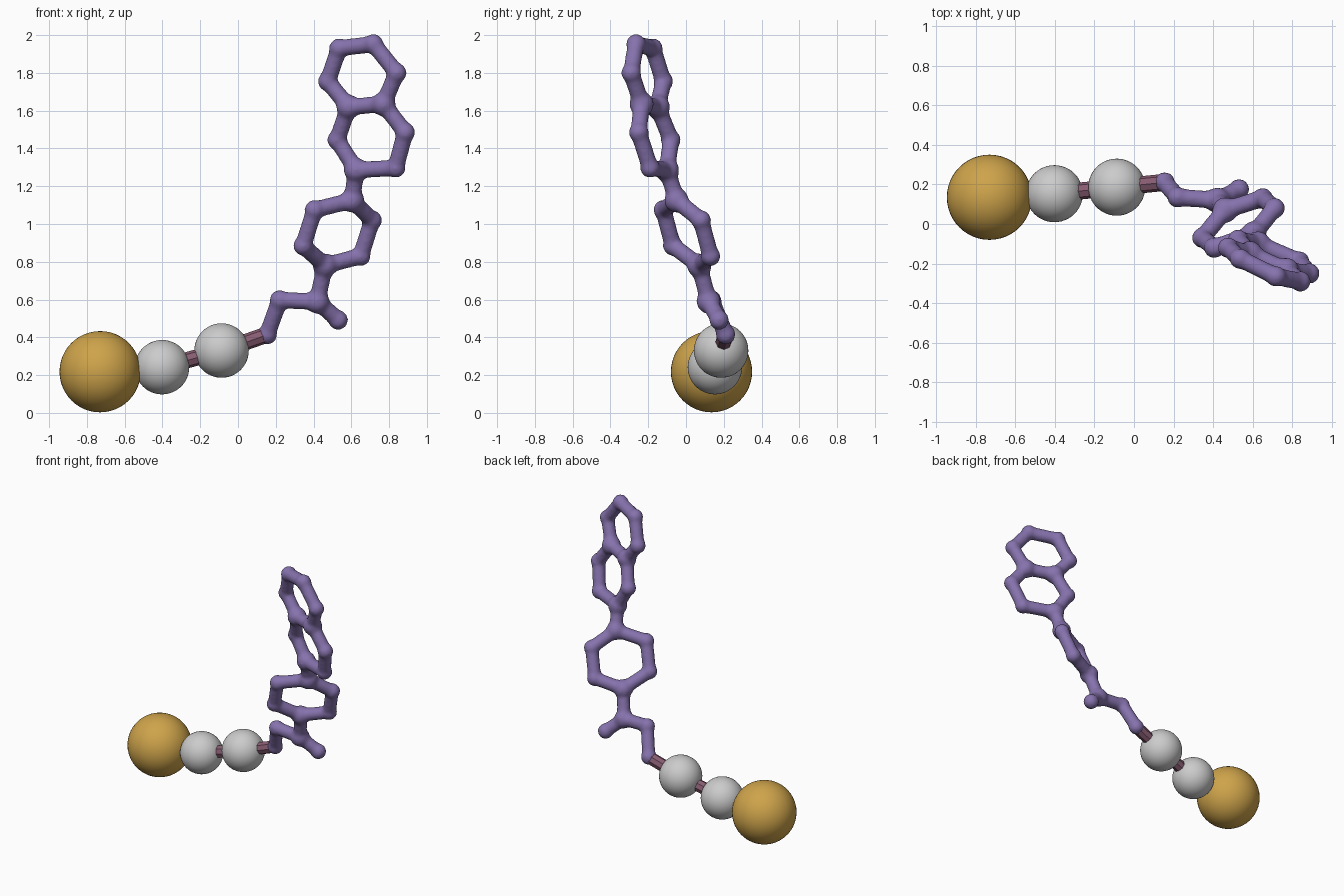
import bpy, bmesh
from mathutils import Vector, Matrix

if "Cube" in bpy.data.objects:
    bpy.data.objects.remove(bpy.data.objects["Cube"])


def material(name, rgb):
    m = bpy.data.materials.new(name)
    m.diffuse_color = (*rgb, 1)
    m.use_nodes = True
    m.node_tree.nodes["Principled BSDF"].inputs["Base Color"].default_value = m.diffuse_color
    return m


GOLD = material("gold", (0.62, 0.37, 0.07))
WHITE = material("white", (0.77, 0.74, 0.74))
PINK = material("plum", (0.25, 0.11, 0.17))
PURPLE = material("purple", (0.24, 0.17, 0.42))


def add_ball(bm, p, r, seg=24):
    bmesh.ops.create_uvsphere(bm, u_segments=seg, v_segments=seg // 2, radius=r,
                              matrix=Matrix.Translation(p))


def add_rod(bm, a, b, r, sides):
    a, b = Vector(a), Vector(b)
    d = b - a
    rot = d.to_track_quat('Z', 'Y').to_matrix().to_4x4()
    bmesh.ops.create_cone(bm, cap_ends=True, segments=sides, radius1=r, radius2=r,
                          depth=d.length, matrix=Matrix.Translation((a + b) / 2) @ rot)


def finish(bm, name, mat, smooth):
    me = bpy.data.meshes.new(name)
    bm.to_mesh(me)
    bm.free()
    ob = bpy.data.objects.new(name, me)
    bpy.context.collection.objects.link(ob)
    me.materials.append(mat)
    for p in me.polygons:
        p.use_smooth = smooth
    return ob


# Large and small balls
big, mid, near = (-0.73, 0.135, 0.218), (-0.402, 0.153, 0.242), (-0.087, 0.186, 0.33)
for name, p, r, mat in (("large_ball", big, 0.215, GOLD),
                        ("outer_ball", mid, 0.144, WHITE),
                        ("inner_ball", near, 0.144, WHITE)):
    bm = bmesh.new()
    add_ball(bm, p, r, 48)
    finish(bm, name, mat, True)

# Connecting rods
tail = (0.155, 0.21, 0.415)
for name, a, b in (("outer_rod", big, mid), ("middle_rod", mid, near), ("inner_rod", near, tail)):
    bm = bmesh.new()
    add_rod(bm, a, b, 0.043, 8)
    finish(bm, name, PINK, False)

# Branching chain and three rings, as joints and links
joints = [
    tail, (0.22, 0.135, 0.597), (0.42, 0.12, 0.59), (0.53, 0.175, 0.492),           # chain 0-3
    (0.46, 0.07, 0.78), (0.65, 0.13, 0.83), (0.71, 0.08, 1.02),                      # lower ring 4-9
    (0.605, -0.05, 1.125), (0.405, -0.12, 1.075), (0.345, -0.07, 0.885),
    (0.625, -0.10, 1.285), (0.835, -0.19, 1.297), (0.885, -0.25, 1.485),             # middle ring 10-15
    (0.77, -0.235, 1.635), (0.585, -0.15, 1.62), (0.525, -0.08, 1.445),
    (0.84, -0.29, 1.80), (0.717, -0.265, 1.953), (0.535, -0.175, 1.93), (0.475, -0.12, 1.755),  # top ring
]
links = [(0, 1), (1, 2), (2, 3), (2, 4), (7, 10), (13, 16), (16, 17), (17, 18), (18, 19), (19, 14)]
for first in (4, 10):
    links += [(first + i, first + (i + 1) % 6) for i in range(6)]

bm = bmesh.new()
for p in joints:
    add_ball(bm, p, 0.054, 20)
for a, b in links:
    add_rod(bm, joints[a], joints[b], 0.045, 16)
# Webbing balls thicken the crotches where three links meet
for a in (2, 4, 7, 10, 13, 14):
    add_ball(bm, joints[a], 0.066, 20)
body = finish(bm, "ring_chain", PURPLE, True)

# Fuse into one soft skin
rm = body.modifiers.new("fuse", 'REMESH')
rm.mode = 'VOXEL'
rm.voxel_size = 0.011
rm.use_smooth_shade = True
sm = body.modifiers.new("soften", 'SMOOTH')
sm.factor = 0.5
sm.iterations = 12
